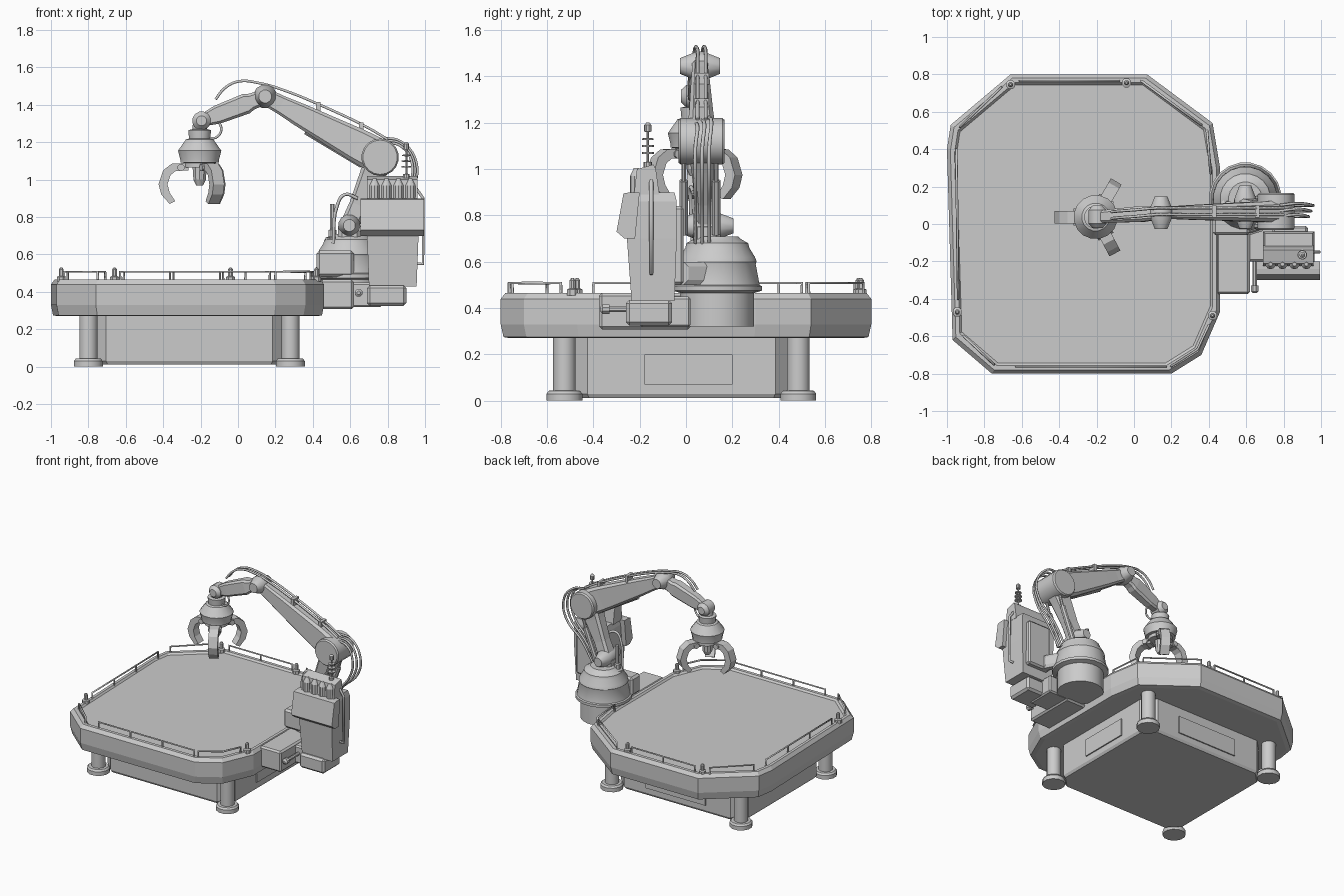
import bpy, math
from mathutils import Vector as V, Matrix

if "Cube" in bpy.data.objects:
    bpy.data.objects.remove(bpy.data.objects["Cube"])


def loft(name, rings, smooth=False):
    """Skin a list of equal-sized point rings and cap both ends."""
    n = len(rings[0])
    faces = [(i * n + j, i * n + (j + 1) % n, (i + 1) * n + (j + 1) % n, (i + 1) * n + j)
             for i in range(len(rings) - 1) for j in range(n)]
    faces += [tuple(range(n))[::-1], tuple(range((len(rings) - 1) * n, len(rings) * n))]
    me = bpy.data.meshes.new(name)
    me.from_pydata([tuple(p) for r in rings for p in r], [], faces)
    ob = bpy.data.objects.new(name, me)
    bpy.context.collection.objects.link(ob)
    bpy.context.view_layer.objects.active = ob
    bpy.ops.object.select_all(action='DESELECT')
    ob.select_set(True)
    bpy.ops.object.mode_set(mode='EDIT')
    bpy.ops.mesh.select_all(action='SELECT')
    bpy.ops.mesh.normals_make_consistent(inside=False)
    bpy.ops.object.mode_set(mode='OBJECT')
    if smooth:
        bpy.ops.object.shade_smooth_by_angle(angle=math.radians(35))
    return ob


def box(name, x, y, z, bevel=0.0):
    ring = lambda h: [(x[0], y[0], h), (x[1], y[0], h), (x[1], y[1], h), (x[0], y[1], h)]
    ob = loft(name, [ring(z[0]), ring(z[1])])
    if bevel:
        m = ob.modifiers.new('bevel', 'BEVEL')
        m.width, m.segments = bevel, 1
    return ob


def turned(name, start, axis, profile, sides=16):
    """Turned solid: profile is (distance along axis, radius)."""
    rot = V(axis).to_track_quat('Z', 'Y')
    return loft(name, [[V(start) + rot @ V((r * math.cos(2 * math.pi * (i + .5) / sides),
                r * math.sin(2 * math.pi * (i + .5) / sides), d)) for i in range(sides)]
                for d, r in profile], sides > 10)


def rod(name, a, b, r, sides=8):
    return turned(name, a, V(b) - V(a), [(0, r), ((V(b) - V(a)).length, r)], sides)


def tube(name, pts, r=0.008, curved=True):
    cu = bpy.data.curves.new(name, 'CURVE')
    cu.dimensions, cu.bevel_depth, cu.bevel_resolution = '3D', r, 1
    cu.resolution_u, cu.use_fill_caps = 5, True
    if curved:
        sp = cu.splines.new('BEZIER')
        sp.bezier_points.add(len(pts) - 1)
        for b, p in zip(sp.bezier_points, pts):
            b.co, b.handle_left_type, b.handle_right_type = p, 'AUTO', 'AUTO'
    else:
        sp = cu.splines.new('POLY')
        sp.points.add(len(pts) - 1)
        for b, p in zip(sp.points, pts):
            b.co = (*p, 1)
    ob = bpy.data.objects.new(name, cu)
    bpy.context.collection.objects.link(ob)
    bpy.ops.object.select_all(action='DESELECT')
    bpy.context.view_layer.objects.active = ob
    ob.select_set(True)
    bpy.ops.object.convert(target='MESH')


def link(name, p, q, stations):
    """Arm segment: stations are (fraction, half height, half thickness in y)."""
    p, q = V(p), V(q)
    up = (q - p).cross(V((0, 1, 0))).normalized()
    rings = []
    for t, h, w in stations:
        c = 0.35 * w
        sec = [(h - c, w), (h, w - c), (h, c - w), (h - c, -w), (c - h, -w), (-h, c - w), (-h, w - c), (c - h, w)]
        rings.append([p.lerp(q, t) + up * a + V((0, b, 0)) for a, b in sec])
    return loft(name, rings)


# Platform deck: chamfered outline with sloped rim and sunken floor
outline = [(-.76, -.8), (.2, -.8), (.36, -.7), (.46, -.47), (.46, .3), (.42, .54), (.07, .8),
           (-.66, .8), (-.98, .53), (-1, .4), (-.97, -.62)]


def deck_ring(s, z):
    return [(-.27 + (x + .27) * s, y * s, z) for x, y in outline]


loft('platform_deck', [deck_ring(*r) for r in
     [(.95, .27), (.985, .275), (1, .33), (1, .44), (.975, .465), (.945, .465), (.93, .452)]])

# Pedestal with chamfered corners, four legs and feet
ped = [(-.71, -.52), (.19, -.52), (.28, -.43), (.28, .39), (.19, .48), (-.71, .48), (-.8, .39), (-.8, -.43)]
loft('pedestal', [[(-.26 + (x + .26) * s, -.02 + (y + .02) * s, z) for x, y in ped]
                  for s, z in [(.97, .012), (.99, .03), (.99, .28)]])
for x in (-.80, .28):
    for y in (-.525, .485):
        turned('leg', (x, y, 0), (0, 0, 1), [(0, .08), (.03, .08), (.043, .07), (.044, .05), (.29, .05)], 12)
# Access panels on the pedestal
box('pedestal_side_panel', (.27, .284), (-.18, .2), (.07, .2))
box('pedestal_back_panel', (-.5, 0), (.47, .484), (.07, .2))


# Rim railings with posts
def railing(path, drop=.46, top=.508):
    pts = [V((x, y, top)) for x, y in path]
    tube('rail', [V((*path[0], drop))] + pts + [V((*path[-1], drop))], .007, False)
    for a, b in zip(pts, pts[1:]):
        n = max(1, round((b - a).length / .28))
        for i in range(1, n):
            c = a.lerp(b, i / n)
            rod('rail_post', (c.x, c.y, drop), c, .006, 6)


railing([(-.63, -.765), (.17, -.765)])
railing([(.2, -.76), (.34, -.67), (.4, -.54)])
railing([(-.61, .765), (-.08, .765)])
railing([(.04, .765), (.36, .53)])
railing([(.39, .5), (.41, .27)])
railing([(-.95, .4), (-.94, -.4)])
railing([(-.91, -.6), (-.75, -.75)])
railing([(-.93, .52), (-.71, .73)])
for x, y in [(-.66, .745), (-.04, .755), (-.945, -.47), (.42, -.49)]:
    turned('corner_lamp', (x, y, .455), (0, 0, 1), [(0, .026), (.025, .026), (.03, .014), (.065, .014), (.075, .006)], 8)

# Turret carrying the arm
turned('turret', (.595, .135, .32), (0, 0, 1),
       [(0, .16), (.145, .16), (.155, .195), (.175, .195), (.18, .185), (.27, .168), (.28, .172),
        (.3, .165), (.34, .14), (.36, .135), (.38, .10), (.39, .09)], 20)
box('turret_bracket', (.535, .655), (.03, .15), (.66, .77), .02)
turned('exhaust_stack', (.505, .1, .62), (0, 0, 1), [(0, .04), (.07, .04), (.075, .024), (.11, .022), (.115, .013), (.25, .013)], 8)
tube('turret_hose', [(.51, .03, .66), (.53, .02, .86), (.57, .02, .92), (.64, .03, .9)], .009)
box('turret_front_box', (.42, .62), (-.06, .05), (.48, .62), .015)

# Arm joints and segments
J = [V((.595, .09, .755)), V((.76, .067, 1.12)), V((.145, .06, 1.445)), V((-.195, .038, 1.315))]


def joint(name, c, r, half, flat=.75, sides=16):
    turned(name, c - V((0, half, 0)), (0, 1, 0),
           [(0, r * .55), (half * (1 - flat), r), (half * (1 + flat), r), (half * 2, r * .55)], sides)


joint('base_joint', J[0], .06, .115, .4, 12)
turned('shoulder_joint', J[1] - V((0, .1, 0)), (0, 1, 0), [(0, .092), (.01, .1), (.19, .1), (.2, .092)], 18)
joint('elbow_joint', J[2], .064, .086, .2, 12)
joint('wrist_joint', J[3], .05, .06, .6, 12)
link('lower_arm', J[0], J[1], [(0, .05, .05), (.3, .05, .045), (.7, .065, .05), (1, .08, .06)])
link('upper_arm', J[1], J[2], [(0, .095, .06), (.2, .09, .052), (.7, .062, .04), (.86, .05, .035), (1, .045, .035)])
link('forearm', J[2], J[3], [(0, .04, .035), (.22, .045, .04), (.3, .055, .042), (.75, .05, .036), (1, .032, .03)])

# Hydraulics and cables along the arm
rod('upper_piston', (.36, .06, 1.255), (.66, .06, 1.075), .014)
for dy in (-.03, .11):
    rod('lower_cylinder', (.66, dy + .02, .72), (.75, dy + .02, .95), .02)
    rod('lower_piston', (.75, dy + .02, .95), (.79, dy + .02, 1.08), .011)
for k, y in enumerate((.04, .07, .1)):
    o = .012 * k
    tube('shoulder_cable', [(.78, y, 1.2 + o), (.87, y + .01, 1.18 + o), (.93 + o, y, 1.09),
                            (.91 + o, y, .96), (.80, y, .82), (.71, y, .68)], .008)
for y in (.05, .085):
    tube('upper_arm_cable', [(.8, y, 1.215), (.7, y, 1.275), (.46, y, 1.39), (.24, y, 1.48), (.12, y, 1.515),
                             (0, y - .01, 1.525), (-.07, y - .015, 1.49), (-.12, y - .02, 1.43)], .008)
for x, z in ((.66, 1.285), (.43, 1.395)):
    box('cable_clamp', (x - .012, x + .012), (.035, .1), (z - .03, z + .02))
tube('wrist_hose', [(-.14, .03, 1.34), (-.09, .02, 1.28), (-.11, .02, 1.23), (-.17, .03, 1.22)], .007)

# Gripper body
G = V((-.205, .037, 0))
turned('gripper_body', G + V((0, 0, 1.065)), (0, 0, 1),
       [(0, .085), (.025, .085), (.028, .105), (.04, .105), (.09, .118), (.15, .075), (.155, .058), (.2, .062), (.205, .04), (.25, .035)], 16)
turned('gripper_core', G + V((0, 0, .97)), (0, 0, 1), [(0, .02), (.03, .035), (.1, .04)], 10)

# Three curved claws
claw = [(.06, 1.09), (.15, 1.085), (.195, 1.05), (.22, .975), (.205, .92), (.16, .87),
        (.13, .885), (.16, .93), (.172, .975), (.155, 1.025), (.13, 1.045), (.06, 1.05)]
for a in (180, 60, -62):
    rot = Matrix.Rotation(math.radians(a), 3, 'Z')
    loft('claw', [[G + rot @ V((r, w, z)) for r, z in claw] for w in (-.033, .033)])
    rod('claw_pivot', G + rot @ V((.1, -.045, 1.065)), G + rot @ V((.1, .045, 1.065)), .02, 8)

# Control cabinet
tiers = [((.70, .955), (-.235, -.05), .43), ((.69, .965), (-.255, -.04), .7), ((.69, .965), (-.25, -.04), .86), ((.70, .955), (-.21, -.05), .9)]
loft('cabinet_body', [[(x[0], y[0], z), (x[1], y[0], z), (x[1], y[1], z), (x[0], y[1], z)] for x, y, z in tiers])
side = [(-.24, .9), (-.27, .895), (-.3, .73), (-.265, .7), (-.22, .7), (-.2, .9)]
loft('cabinet_visor', [[(x, y, z) for y, z in side] for x in (.655, .995)])
box('cabinet_foot', (.69, .9), (-.26, -.06), (.325, .435), .015)
top = [(-.225, .89), (-.212, 1.0), (-.14, 1.02), (-.13, 1.0), (-.115, .89)]
loft('cabinet_top', [[(x, y, z) for y, z in top] for x in (.69, .96)])
for i in range(4):
    turned('canister', (.73 + i * .064, -.215, .88), (0, 0, 1), [(0, .027), (.09, .027), (.125, .01)], 10)
tube('cabinet_handle', [(.955, -.15, .95), (.99, -.15, .9), (.99, -.15, .55), (.955, -.15, .55)], .009, False)
box('cabinet_back_plate', (.74, .93), (-.06, -.01), (.5, .84), .012)
link('cabinet_arm_mount', (.72, .1, .55), (.8, -.05, .55), [(0, .05, .06), (1, .05, .06)])

# Antenna with insulator discs
turned('antenna', (.9, -.165, .99), (0, 0, 1),
       [(0, .018), (.04, .018), (.042, .006), (.075, .006), (.076, .026), (.083, .026), (.084, .006), (.105, .006),
        (.106, .026), (.113, .026), (.114, .006), (.135, .006), (.136, .024), (.143, .024), (.144, .006),
        (.17, .006), (.172, .016), (.2, .016), (.212, .005)], 10)

# Side junction box, its knob and the bracket to the cabinet
box('junction_box', (.44, .62), (-.375, .02), (.308, .465), .012)
box('junction_bracket', (.6, .77), (-.2, .02), (.318, .45), .01)
rod('valve_stem', (.645, -.18, .395), (.645, -.34, .395), .013)
turned('valve_knob', (.645, -.33, .395), (0, -1, 0), [(0, .022), (.03, .022), (.04, .01)], 8)
